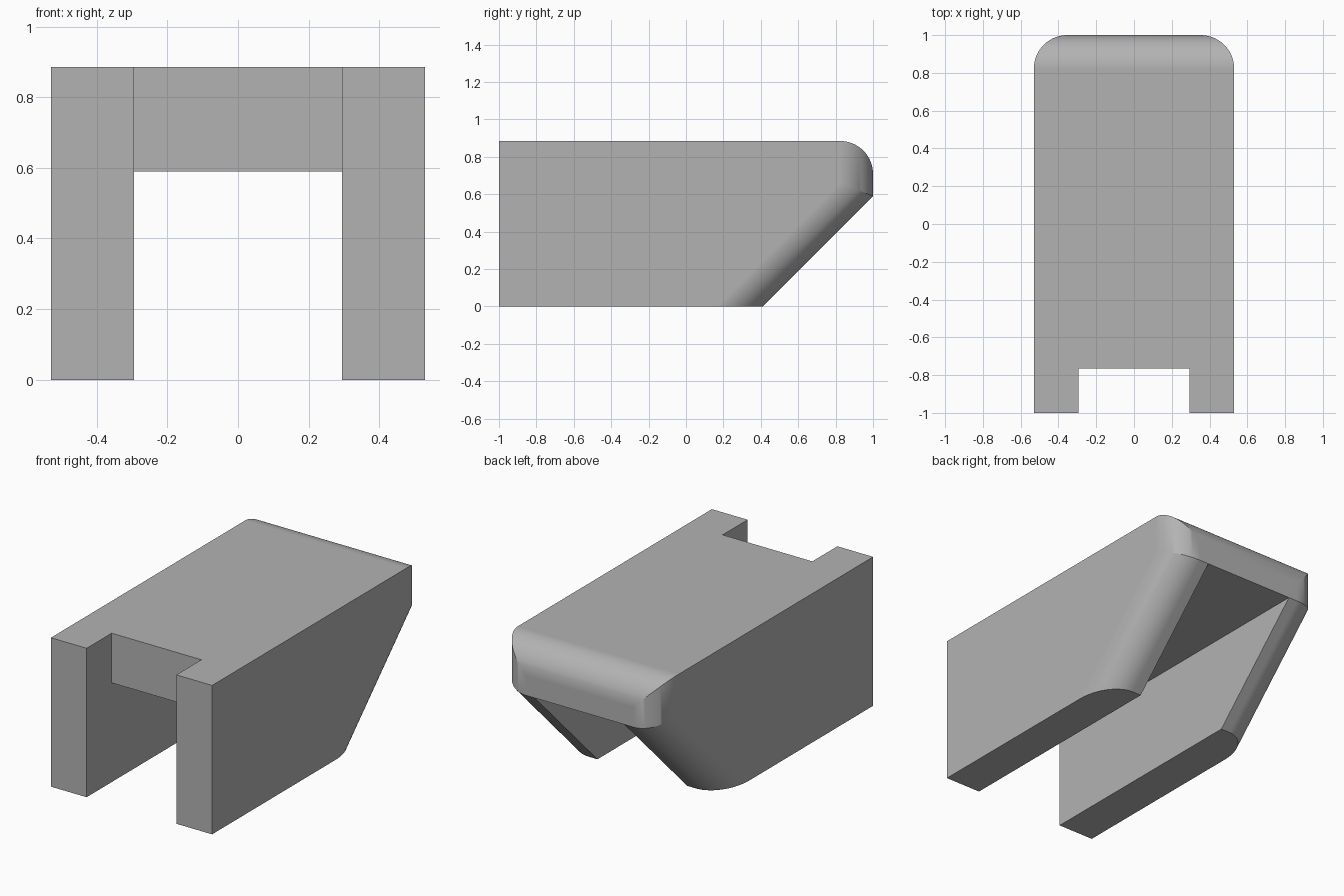
import bpy
import math
from mathutils import Vector

if "Cube" in bpy.data.objects:
    bpy.data.objects.remove(bpy.data.objects["Cube"])

HALF_W, HEIGHT, RADIUS = 0.53, 0.885, 0.177
INNER, SLAB_Z, NOTCH_Y, FOOT_Y = 0.295, 0.59, -0.765, 0.41
STEPS = 20

grey = bpy.data.materials.new("light grey")
grey.use_nodes = True
grey.diffuse_color = (0.45, 0.45, 0.45, 1)
grey.node_tree.nodes["Principled BSDF"].inputs["Base Color"].default_value = (0.45, 0.45, 0.45, 1)


def arc(cx, cy, start):
    """Quarter circle of the common edge radius, counter-clockwise."""
    angles = [math.radians(start + 90 * i / STEPS) for i in range(STEPS + 1)]
    return [(cx + RADIUS * math.cos(a), cy + RADIUS * math.sin(a)) for a in angles]


def prism(name, outline, u, v, w, lo, hi):
    """Extrude an outline lying in axes u, v along axis w."""
    n = len(outline)
    verts = [u * a + v * b + w * t for t in (lo, hi) for a, b in outline]
    faces = [range(n - 1, -1, -1), range(n, 2 * n)]
    faces += [(i, (i + 1) % n, n + (i + 1) % n, n + i) for i in range(n)]
    mesh = bpy.data.meshes.new(name)
    mesh.from_pydata(verts, [], [list(f) for f in faces])
    mesh.materials.append(grey)
    obj = bpy.data.objects.new(name, mesh)
    bpy.context.collection.objects.link(obj)
    return obj


def rounded_end(end):
    """Full-width strip whose far corners are rounded."""
    c = HALF_W - RADIUS
    return ([(-HALF_W, -3), (HALF_W, -3)] + arc(c, end - RADIUS, 0)
            + arc(-c, end - RADIUS, 90))


def rect(a0, b0, a1, b1):
    return [(a0, b0), (a1, b0), (a1, b1), (a0, b1)]


X, Y, Z = Vector((1, 0, 0)), Vector((0, 1, 0)), Vector((0, 0, 1))
down_back, up_back = (Y - Z).normalized(), (Y + Z).normalized()

# Body from its side profile, with the rounded top back edge
profile = [(-1, 0), (1, 0)] + arc(1 - RADIUS, HEIGHT - RADIUS, 0) + [(-1, HEIGHT)]
body = prism("channel_body", profile, Y, Z, X, -0.7, 0.7)

# Rounded vertical corners, rounded sloping end, open channel and front notch
tools = [
    ("INTERSECT", prism("corner_tool", rounded_end(1), X, Y, Z, -1, 2)),
    ("INTERSECT", prism("slope_tool", rounded_end(FOOT_Y / math.sqrt(2)),
                        X, down_back, -up_back, -4, 4)),
    ("DIFFERENCE", prism("channel_tool", rect(-INNER, -1, INNER, SLAB_Z), X, Z, -Y, -3, 3)),
    ("DIFFERENCE", prism("notch_tool", rect(-INNER, -2, INNER, NOTCH_Y), X, Y, Z, -1, 2)),
]

bpy.ops.object.select_all(action="DESELECT")
bpy.context.view_layer.objects.active = body
body.select_set(True)
for operation, tool in tools:
    tool.hide_render = True
    cut = body.modifiers.new(tool.name, "BOOLEAN")
    cut.operation, cut.object, cut.solver = operation, tool, "EXACT"
    bpy.ops.object.modifier_apply(modifier=cut.name)
    bpy.data.objects.remove(tool)

# Smooth fillets with clean flat faces
bpy.ops.object.shade_smooth_by_angle(angle=math.radians(25))
normals = body.modifiers.new("flat_faces", "WEIGHTED_NORMAL")
normals.keep_sharp = True
